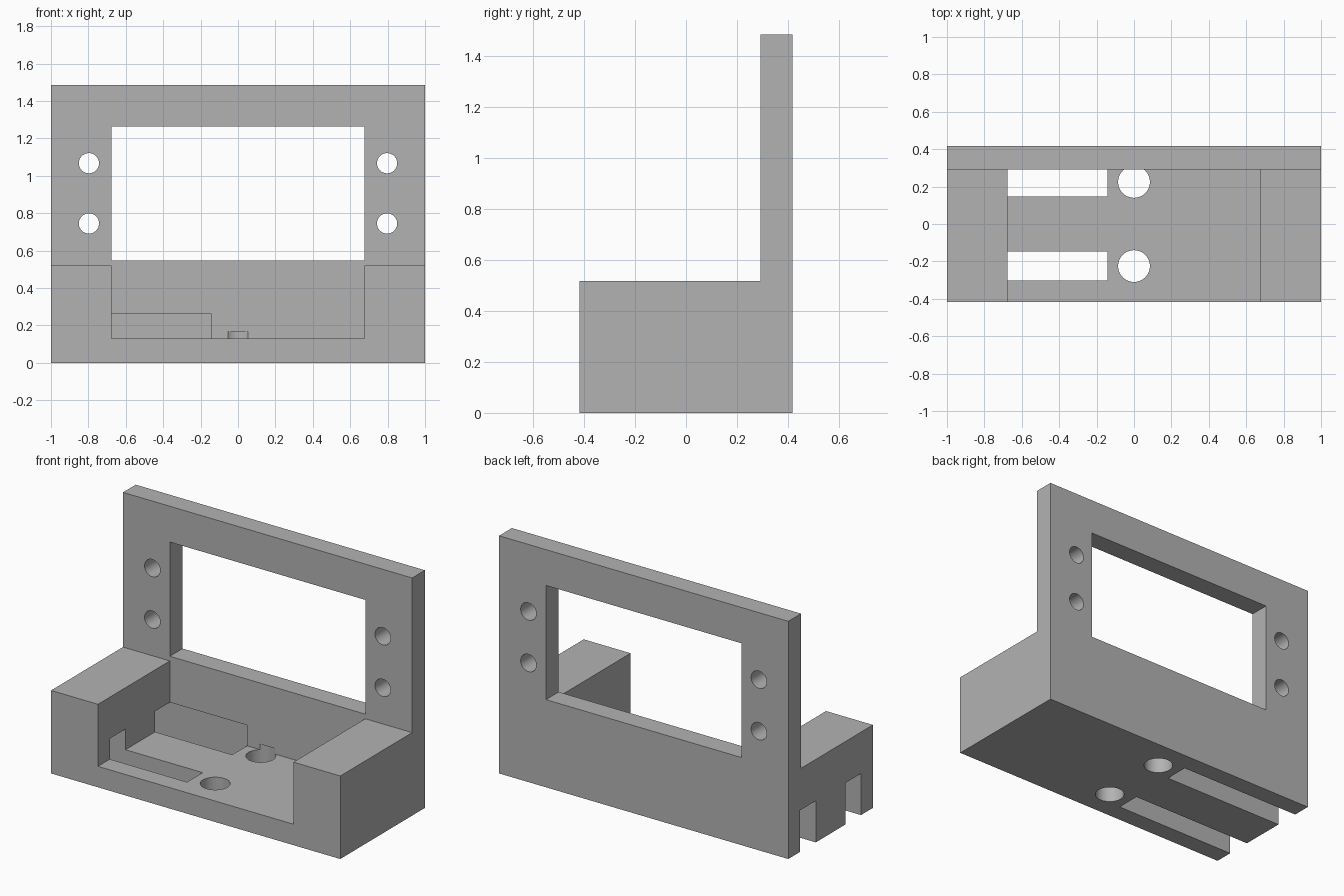
import bpy, bmesh, math
from mathutils import Matrix, Vector

cube = bpy.data.objects.get("Cube")
if cube:
    bpy.data.objects.remove(cube, do_unlink=True)

DEPTH, WALL_Y, HEIGHT = 0.418, 0.292, 1.486
BLOCK_TOP, FLOOR, INNER = 0.519, 0.131, 0.676

grey = bpy.data.materials.new("plain grey")
grey.use_nodes = True
colour = (0.45, 0.45, 0.45, 1)
grey.diffuse_color = colour
grey.node_tree.nodes["Principled BSDF"].inputs["Base Color"].default_value = colour


def make_object(name, bm):
    bmesh.ops.recalc_face_normals(bm, faces=bm.faces)
    mesh = bpy.data.meshes.new(name)
    bm.to_mesh(mesh)
    bm.free()
    mesh.materials.append(grey)
    obj = bpy.data.objects.new(name, mesh)
    bpy.context.collection.objects.link(obj)
    return obj


def box(name, low, high):
    low, high = Vector(low), Vector(high)
    bm = bmesh.new()
    size = Matrix.Diagonal((*(high - low), 1))
    bmesh.ops.create_cube(bm, size=1, matrix=Matrix.Translation((low + high) / 2) @ size)
    return make_object(name, bm)


def cylinder(name, centre, radius, length, turn=0):
    bm = bmesh.new()
    place = Matrix.Translation(centre) @ Matrix.Rotation(turn, 4, 'X')
    bmesh.ops.create_cone(bm, cap_ends=True, segments=48, radius1=radius,
                          radius2=radius, depth=length, matrix=place)
    return make_object(name, bm)


# L-shaped side profile extruded across the width
bm = bmesh.new()
profile = [(-DEPTH, 0), (DEPTH, 0), (DEPTH, HEIGHT), (WALL_Y, HEIGHT),
           (WALL_Y, BLOCK_TOP), (-DEPTH, BLOCK_TOP)]
face = bm.faces.new([bm.verts.new((-1, y, z)) for y, z in profile])
side = bmesh.ops.extrude_face_region(bm, geom=[face])["geom"]
bmesh.ops.translate(bm, vec=(2, 0, 0), verts=[v for v in side if isinstance(v, bmesh.types.BMVert)])
bracket = make_object("mounting_bracket", bm)

# Open cradle between the side blocks, and the window in the back plate
cutters = [
    box("cradle_cutter", (-INNER, -1, FLOOR), (INNER, WALL_Y, 1)),
    box("window_cutter", (-INNER, 0, 0.548), (INNER, 1, 1.262)),
]

# Two slots running out through one side, and two holes in the floor
for s in (-1, 1):
    y1, y2 = sorted((s * 0.146, s * 0.301))
    cutters.append(box("slot_cutter", (-1.2, y1, -0.1), (-0.142, y2, 0.26)))
    cutters.append(cylinder("floor_hole_cutter", (0, s * 0.225, 0.033), 0.085, 0.266))

# Four screw holes in the back plate
for x in (-0.797, 0.797):
    for z in (0.745, 1.067):
        cutters.append(cylinder("screw_hole_cutter", (x, 0.355, z), 0.054, 0.4, math.pi / 2))

bpy.ops.object.select_all(action='DESELECT')
bpy.context.view_layer.objects.active = bracket
bracket.select_set(True)
for cutter in cutters:
    cutter.hide_render = True
    cut = bracket.modifiers.new("cut", 'BOOLEAN')
    cut.operation = 'DIFFERENCE'
    cut.solver = 'EXACT'
    cut.object = cutter
    bpy.ops.object.modifier_apply(modifier=cut.name)
    bpy.data.objects.remove(cutter, do_unlink=True)

bpy.ops.object.shade_smooth_by_angle(angle=math.radians(30))
